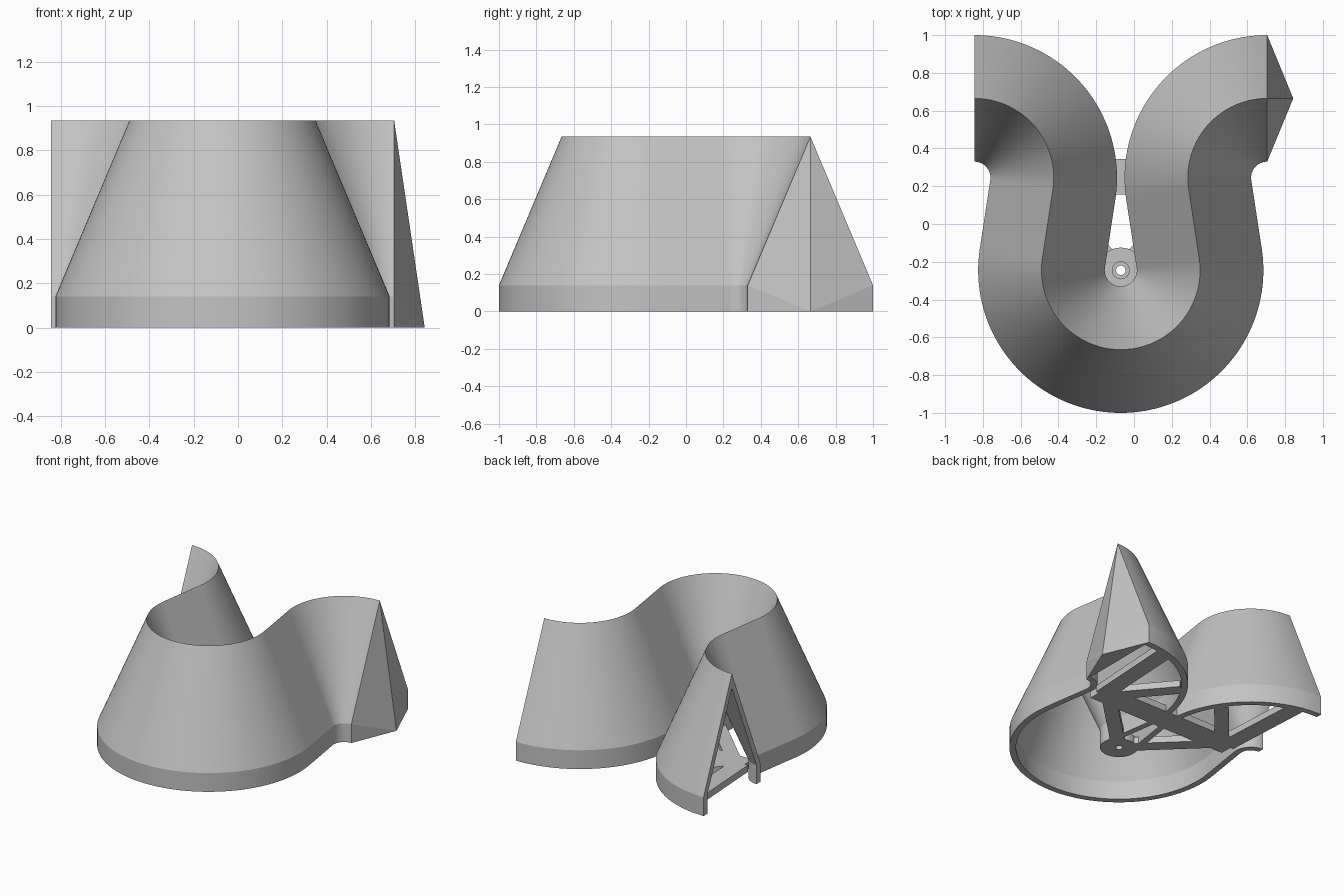
import bpy, bmesh, math
from mathutils import Vector, Matrix

cube = bpy.data.objects.get("Cube")
if cube:
    bpy.data.objects.remove(cube, do_unlink=True)

GREY = (0.55, 0.55, 0.55, 1)
mat = bpy.data.materials.new("light_grey")
mat.use_nodes = True
mat.diffuse_color = GREY
mat.node_tree.nodes["Principled BSDF"].inputs["Base Color"].default_value = GREY

# Main dimensions
MID = -0.07            # mirror axis
R = 0.42               # ridge bend radius
HALF = 0.335           # half width at the base
SKIRT, TOP = 0.14, 0.935
WALL = 0.045
FLOOR = 0.05           # brace thickness
ARM = Vector((-0.845, 0.245))
LOOP = Vector((MID, -0.245))


def finish(name, bm, smooth=False):
    bmesh.ops.recalc_face_normals(bm, faces=bm.faces)
    mesh = bpy.data.meshes.new(name)
    bm.to_mesh(mesh)
    bm.free()
    mesh.materials.append(mat)
    obj = bpy.data.objects.new(name, mesh)
    bpy.context.collection.objects.link(obj)
    if smooth:
        bpy.ops.object.select_all(action='DESELECT')
        obj.select_set(True)
        bpy.context.view_layer.objects.active = obj
        bpy.ops.object.shade_smooth_by_angle(angle=math.radians(20))
    return obj


def mirrored(p):
    return Vector((2 * MID - p[0], p[1]))


def ridge_path(steps=40):
    """Ridge points with side directions: two arcs joined by a tangent, mirrored."""
    d = LOOP - ARM
    tangent = math.atan2(d.y, d.x) + math.acos(2 * R / d.length)
    half = []
    for centre, start, end, sign in (
            (ARM, math.pi / 2, tangent, 1),
            (LOOP, math.pi + tangent, 1.5 * math.pi, -1)):
        for i in range(steps + 1):
            a = start + (end - start) * i / steps
            radial = Vector((math.cos(a), math.sin(a)))
            half.append((centre + radial * R, radial * sign))
    other = [(mirrored(p), Vector((-n.x, n.y))) for p, n in reversed(half[:-1])]
    return half + other


# Hollow winding wall with a sharp ridge, open underneath
inner = HALF - WALL
inner_top = TOP - WALL * (TOP - SKIRT) / HALF
profile = [(-HALF, 0), (-HALF, SKIRT), (0, TOP), (HALF, SKIRT), (HALF, 0),
           (inner, 0), (inner, SKIRT), (0, inner_top), (-inner, SKIRT), (-inner, 0)]
bm = bmesh.new()
rings = []
for p, n in ridge_path():
    rings.append([bm.verts.new((*(p + n * off), z)) for off, z in profile])
count = len(profile)
for a, b in zip(rings, rings[1:]):
    for i in range(count):
        j = (i + 1) % count
        bm.faces.new((a[i], a[j], b[j], b[i]))
for ring in (rings[0], rings[-1]):
    for i in range(count // 2 - 1):
        bm.faces.new((ring[i], ring[i + 1], ring[count - 2 - i], ring[count - 1 - i]))
finish("winding_wall", bm, smooth=True)

# Pointed cap closing one end
end = mirrored(ARM)
ridge_y = end.y + R
bm = bmesh.new()
for s in (-1, 1):
    for z in (0, SKIRT):
        bm.verts.new((end.x, ridge_y + s * HALF, z))
bm.verts.new((end.x, ridge_y, TOP))
bm.verts.new((0.843, ridge_y, 0))
bmesh.ops.convex_hull(bm, input=bm.verts)
finish("pointed_end_cap", bm)


# Floor braces
def brace(name, a, b, width):
    a, b = Vector(a), Vector(b)
    d = b - a
    bm = bmesh.new()
    bmesh.ops.create_cube(bm, size=1, matrix=(
        Matrix.Translation((*((a + b) / 2), FLOOR / 2))
        @ Matrix.Rotation(math.atan2(d.y, d.x), 4, 'Z')
        @ Matrix.Diagonal((d.length, width, FLOOR, 1))))
    finish(name, bm)


joint = (-0.58, 0.25)
brace("cross_brace", (-0.66, 0.25), mirrored((-0.66, 0.25)), 0.19)
hub_edge = LOOP + (Vector(joint) - LOOP).normalized() * 0.08
for side, flip in (("right", Vector), ("left", mirrored)):
    brace(side + "_hub_brace", flip(hub_edge), flip(joint), 0.1)
    brace(side + "_end_brace", flip((-0.62, 0.25)), flip((-0.66, 0.95)), 0.13)
    brace(side + "_side_brace", flip(joint), flip((-0.25, 0.64)), 0.1)

# Round hub with a stepped screw hole
bm = bmesh.new()
section = [(0.025, 0), (0.12, 0), (0.12, 0.06), (0.045, 0.06), (0.045, 0.03), (0.025, 0.03)]
loop = [bm.verts.new((LOOP.x + r, LOOP.y, z)) for r, z in section]
edges = [bm.edges.new((loop[i - 1], loop[i])) for i in range(len(loop))]
bmesh.ops.spin(bm, geom=loop + edges, cent=(*LOOP, 0), axis=(0, 0, 1),
               angle=2 * math.pi, steps=40, use_merge=True)
bmesh.ops.remove_doubles(bm, verts=bm.verts, dist=0.0001)
finish("hub", bm, smooth=True)
